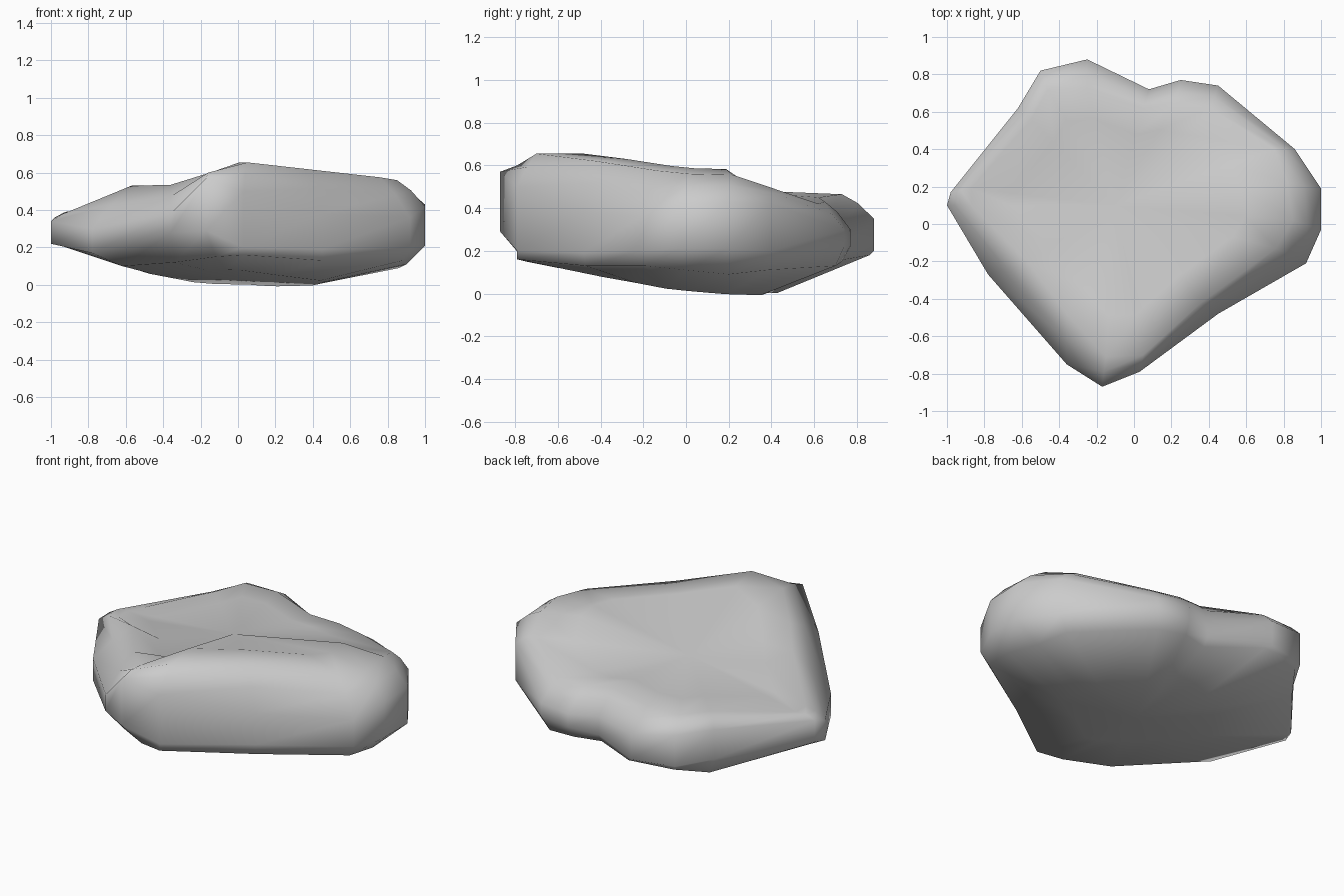
import bpy
import bmesh
from mathutils import Vector

default_cube = bpy.data.objects.get("Cube")
if default_cube:
    bpy.data.objects.remove(default_cube, do_unlink=True)

# Outline of the rock seen from above, starting at the left tip, with wall bottom and top heights
outline = [
    (-1, .1, .22, .34), (-.78, -.27, .17, .3), (-.36, -.75, .28, .38),
    (-.17, -.87, .29, .57), (.03, -.79, .2, .5), (.45, -.48, .19, .38),
    (.92, -.21, .2, .36), (1, -.03, .21, .42), (1, .19, .21, .43),
    (.86, .4, .2, .42), (.45, .74, .22, .3), (.25, .77, .22, .3),
    (.08, .72, .2, .31), (-.25, .88, .2, .35), (-.5, .82, .2, .39),
    (-.62, .62, .2, .38), (-.98, .17, .23, .36),
]

# Rim where the walls turn over into the top, one point for each outline point
rim = [
    (-.87, .1, .39), (-.57, -.2, .53), (-.36, -.48, .535), (-.15, -.71, .6),
    (.05, -.7, .655), (.36, -.42, .62), (.76, -.13, .575), (.85, .02, .56),
    (.82, .22, .555), (.75, .4, .495), (.41, .62, .42), (.22, .65, .43),
    (.05, .62, .45), (-.25, .73, .465), (-.46, .72, .465), (-.55, .56, .45),
    (-.87, .19, .39),
]

# Foot where the walls turn under into the base
foot = [
    (-.95, .1, .21), (-.62, -.26, .1), (-.34, -.6, .12), (-.12, -.75, .15),
    (.03, -.79, .16), (.45, -.47, .13), (.88, -.19, .13), (.9, 0, .11),
    (.86, .2, .09), (.8, .38, .11), (.42, .7, .13), (.24, .73, .15),
    (.08, .69, .15), (-.22, .86, .18), (-.48, .8, .17), (-.6, .63, .12),
    (-.95, .17, .21),
]


def add_ring(bm, points):
    return [bm.verts.new(point) for point in points]


def bridge(bm, lower, upper):
    """Join two rings of equal length with a band of faces."""
    count = len(lower)
    for i in range(count):
        j = (i + 1) % count
        bm.faces.new((lower[i], lower[j], upper[j], upper[i]))


def close_ring(bm, ring, centre):
    """Fill a ring with a fan of triangles around a centre point."""
    hub = bm.verts.new(centre)
    for i, vert in enumerate(ring):
        bm.faces.new((vert, ring[(i + 1) % len(ring)], hub))


def wall_bulge(wall, edge):
    """Point between wall top and rim, pushed slightly upwards."""
    point = Vector(wall).lerp(Vector(edge), 0.5)
    point.z += 0.015
    return point


bm = bmesh.new()
top_centre = Vector((-.1, .1, .49))

# Underside, side walls, rounded shoulder and top
underside = add_ring(bm, [(x * .5, y * .5, .04 - .1 * y * .5 - .03 * x) for x, y, z in foot])
wall_foot = add_ring(bm, foot)
wall_low = add_ring(bm, [(x, y, low) for x, y, low, high in outline])
wall_top = add_ring(bm, [(x, y, high) for x, y, low, high in outline])
shoulder = add_ring(bm, [wall_bulge(w.co, edge) for w, edge in zip(wall_top, rim)])
top_edge = add_ring(bm, rim)
top_inner = add_ring(bm, [Vector(edge).lerp(top_centre, .27) for edge in rim])

# Groove behind the front left rim, and a raised crest on the other side
for vert in top_inner[1:3]:
    vert.co.z -= .065
for vert in top_inner[4:9]:
    vert.co.z += .045

bands = [underside, wall_foot, wall_low, wall_top, shoulder, top_edge, top_inner]
for lower, upper in zip(bands, bands[1:]):
    bridge(bm, lower, upper)
close_ring(bm, top_inner, top_centre)
close_ring(bm, underside, (0, 0, .035))
bmesh.ops.recalc_face_normals(bm, faces=bm.faces)

mesh = bpy.data.meshes.new("rock")
bm.to_mesh(mesh)
bm.free()
rock = bpy.data.objects.new("rock", mesh)
bpy.context.collection.objects.link(rock)

# Grey stone
stone = bpy.data.materials.new("grey stone")
stone.use_nodes = True
colour = (.6, .6, .6, 1)
stone.diffuse_color = colour
stone.node_tree.nodes["Principled BSDF"].inputs["Base Color"].default_value = colour
mesh.materials.append(stone)

# Smooth shading over the whole rock
mesh.shade_smooth()
